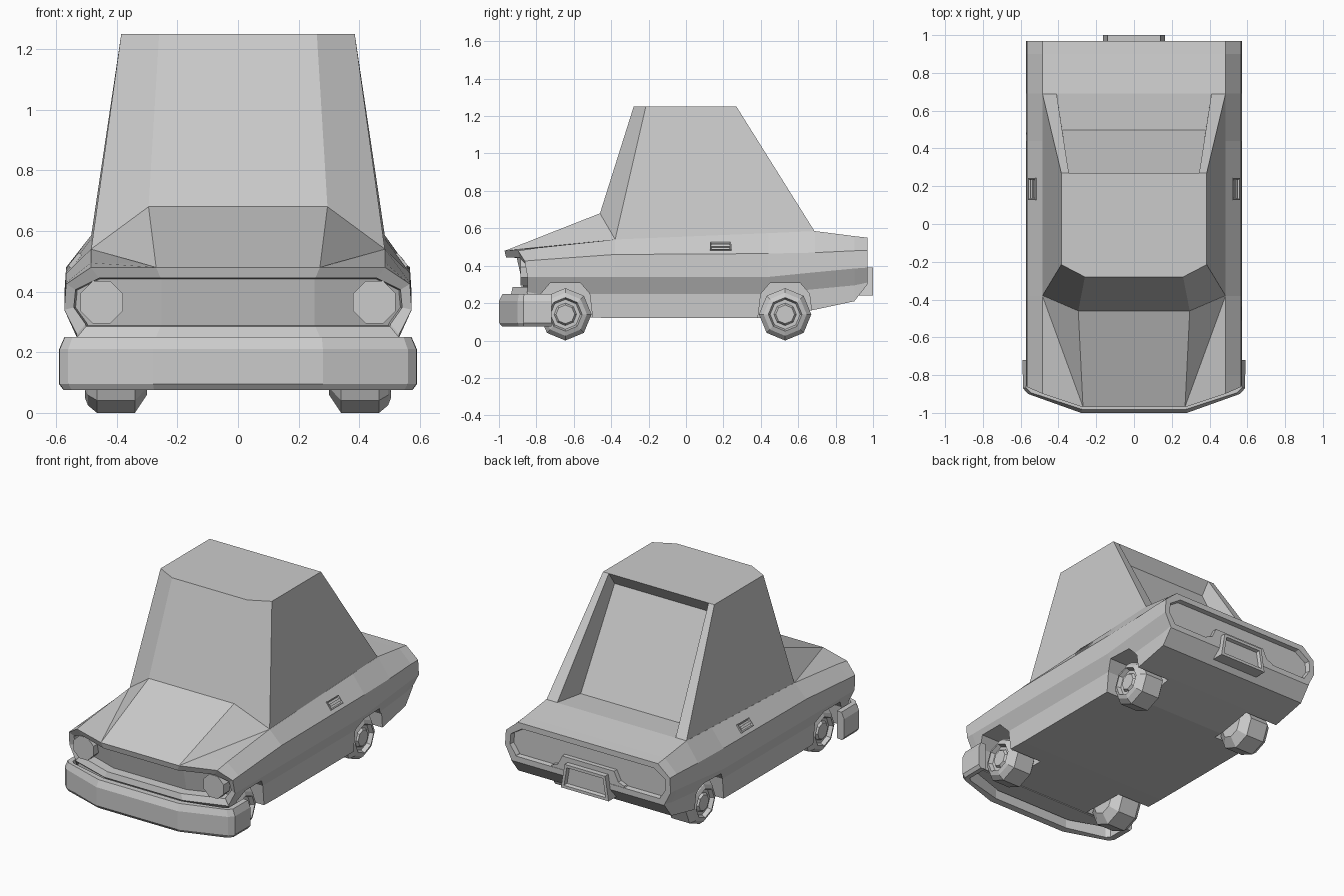
import bpy, bmesh, math
from mathutils import Vector, Matrix

if "Cube" in bpy.data.objects:
    bpy.data.objects.remove(bpy.data.objects["Cube"])


def make_object(name, verts, faces):
    bm = bmesh.new()
    vs = [bm.verts.new(v) for v in verts]
    for f in faces:
        bm.faces.new([vs[i] for i in f])
    bm.normal_update()
    bmesh.ops.recalc_face_normals(bm, faces=bm.faces[:])
    return finish(name, bm)


def finish(name, bm):
    me = bpy.data.meshes.new(name)
    bm.to_mesh(me)
    bm.free()
    ob = bpy.data.objects.new(name, me)
    bpy.context.collection.objects.link(ob)
    return ob


def loft(name, rings, caps=None):
    """Skin closed rings of equal length; caps lists the faces closing each end."""
    n = len(rings[0])
    verts = [p for r in rings for p in r]
    faces = [(a * n + i, a * n + (i + 1) % n, (a + 1) * n + (i + 1) % n, (a + 1) * n + i)
             for a in range(len(rings) - 1) for i in range(n)]
    for base in (0, (len(rings) - 1) * n):
        for cap in caps or [range(n)]:
            faces.append([base + i for i in cap])
    return make_object(name, verts, faces)


def hull(name, pts):
    bm = bmesh.new()
    for p in pts:
        bm.verts.new(p)
    bmesh.ops.convex_hull(bm, input=bm.verts[:])
    bmesh.ops.dissolve_limit(bm, angle_limit=0.01, verts=bm.verts[:], edges=bm.edges[:])
    return finish(name, bm)


def recess(ob, test, width, push):
    """Inset the faces chosen by test, then sink the inner panel by push."""
    bm = bmesh.new()
    bm.from_mesh(ob.data)
    bm.normal_update()
    panel = [f for f in bm.faces if test(f)]
    bmesh.ops.inset_region(bm, faces=panel, thickness=width, use_even_offset=True)
    bmesh.ops.inset_region(bm, faces=panel, thickness=0.006, use_even_offset=True)
    bmesh.ops.translate(bm, verts=list({v for f in panel for v in f.verts}), vec=push)
    bm.to_mesh(ob.data)
    bm.free()


def body_ring(y, floor, sill, wide, shoulder, belt, nose=False, shrink=(1, 1), push=0):
    """Cross-section of the shell; the nose is swept back at its corners and raked."""
    half = [(.27, floor), (.53, floor), (.532, sill), (.573, wide),
            (.567, shoulder), (.485, belt), (.27, belt)]
    mid = (floor + belt) / 2
    ring = []
    for x, z in half + [(-x, z) for x, z in reversed(half)]:
        dy = max(0, abs(x) - .27) / 3 + .035 * (.48 - z) / .23 if nose else 0
        ring.append((x * shrink[0], y + dy + push, mid + (z - mid) * shrink[1]))
    return ring


# Body shell: cross-sections along y, with sunken grille and sunken rear panel
nose = (-.97, .25, .26, .34, .425, .48)
tail = (.97, .30, .31, .39, .48, .55)
rings = [body_ring(*nose, True, (.935, .67), .065), body_ring(*nose, True, (.945, .69), .008),
         body_ring(*nose, True)]
rings += [body_ring(*s) for s in [
    (-.80, .13, .25, .34, .43, .495), (-.38, .12, .25, .34, .46, .54),
    (.44, .12, .25, .34, .465, .574), (.69, .165, .275, .365, .47, .585),
    (.90, .21, .295, .385, .48, .558), tail]]
rings += [body_ring(*tail, False, (.94, .72)), body_ring(*tail, False, (.93, .69), -.03)]
body = loft("body", rings, [range(0, 7), (0, 6, 7, 13), range(7, 14)])

# Wheel arches cut out of the body
arch = [(-.16, 0), (-.13, .25), (-.08, .308), (.08, .308), (.13, .25), (.16, 0)]
axles = (-.645, .53)
for side in (-1, 1):
    for ay in axles:
        cutter = loft("arch_cutter", [[(side * x, ay + y, z) for y, z in arch] for x in (.30, .75)])
        cutter.hide_render = True
        mod = body.modifiers.new("arch", 'BOOLEAN')
        mod.operation, mod.solver, mod.object = 'DIFFERENCE', 'EXACT', cutter
        bpy.context.view_layer.objects.active = body
        bpy.ops.object.modifier_apply(modifier=mod.name)
        bpy.data.objects.remove(cutter)

# Valance closing the floor up to the bumper
hull("front_valance", [(s * x, y, z) for s in (-1, 1) for z in (.125, .255)
                       for x, y in ((.52, -.80), (.52, -.84), (.27, -.925))])

# Raised hood wedge
hull("hood", [(s * x, y, z) for s in (-1, 1) for x, y, z in
              [(.295, -.46, .68), (.485, -.38, .54), (.27, -.968, .48), (.29, -.30, .52), (.29, -.30, .66)]])

# Cabin with sunken rear window
half = [(.295, -.46, .68), (.485, -.38, .535), (.485, .69, .58), (.41, .69, .58), (.38, .50, .572),
        (.26, -.28, 1.25), (.385, -.215, 1.25), (.385, .27, 1.25), (.345, .27, 1.25), (.34, .22, 1.17)]
verts = half + [(-x, y, z) for x, y, z in half]
side = [(0, 1, 6, 5), (1, 2, 7, 6), (2, 3, 8, 7), (3, 4, 9, 8)]
faces = side + [tuple(i + 10 for i in f) for f in side]
faces += [(0, 5, 15, 10), (5, 6, 7, 8, 18, 17, 16, 15), (8, 9, 19, 18), (4, 14, 19, 9),
          (0, 10, 11, 1), (1, 2, 3, 4, 14, 13, 12, 11)]
make_object("cabin", verts, faces)

# Wraparound front bumper: section swept between an outer and an inner path
outer = [(.59, -.72), (.588, -.87), (.56, -.90), (.28, -1.0)]
inner = [(.54, -.72), (.54, -.86), (.52, -.88), (.27, -.945)]
section = [(0, .095), (0, .21), (.35, .25), (1, .25), (1, .08), (.3, .075)]
path = [(Vector(o), Vector(i)) for o, i in zip(outer, inner)]
path += [(Vector((-o.x, o.y)), Vector((-i.x, i.y))) for o, i in reversed(path)]
loft("bumper", [[(*o.lerp(i, t), z) for t, z in section] for o, i in path])

# Wheels: eight-sided lathed tyre with dished rim and hub
profile = [(.30, .08), (.34, .14), (.465, .14), (.495, .115), (.505, .09), (.48, .08), (.48, .06), (.495, .05)]
for s, sn in ((-1, "left"), (1, "right")):
    for ay, an in zip(axles, ("front", "rear")):
        loft(f"{an}_{sn}_wheel",
             [[(s * x, ay + r * math.cos(a * math.pi / 4), .14 + r * math.sin(a * math.pi / 4))
               for a in range(8)] for x, r in profile])

    # Octagonal headlight
    loft(f"{sn}_headlight",
         [[(s * .45 + r * math.cos((a + .5) * math.pi / 4), y, .365 + r * math.sin((a + .5) * math.pi / 4))
           for a in range(8)] for y, r in ((-.82, .076), (-.885, .076))])

    # Door handle: sunken frame with a grab bar, lying on the shoulder slope
    tilt = Matrix.Translation((s * .535, .185, .501)) @ Matrix.Rotation(s * math.radians(51), 4, 'Y')
    for name, sx, sy, sz in (("handle_frame", .056, .115, .02), ("handle_bar", .016, .10, .022)):
        bm = bmesh.new()
        bmesh.ops.create_cube(bm, size=1, matrix=Matrix.Diagonal((sx, sy, sz, 1)))
        ob = finish(f"{sn}_{name}", bm)
        if name == "handle_frame":
            recess(ob, lambda f: f.normal.z > .9, .004, (0, 0, -.008))
        ob.data.transform(tilt)

# Rear plate holder and the raised surround above it
surround = [(-.27, .305), (-.25, .345), (-.21, .36), (-.18, .42), (.18, .42), (.21, .36), (.25, .345), (.27, .305)]
loft("plate_surround", [[(x, y, z) for x, z in surround] for y in (.92, .968)])
plate = [(-.165, .24), (-.14, .39), (.14, .39), (.165, .24)]
holder = loft("plate_holder", [[(x, y, z) for x, z in plate] for y in (.90, 1.0)])
recess(holder, lambda f: f.normal.y > .9, .018, (0, -.02, 0))
